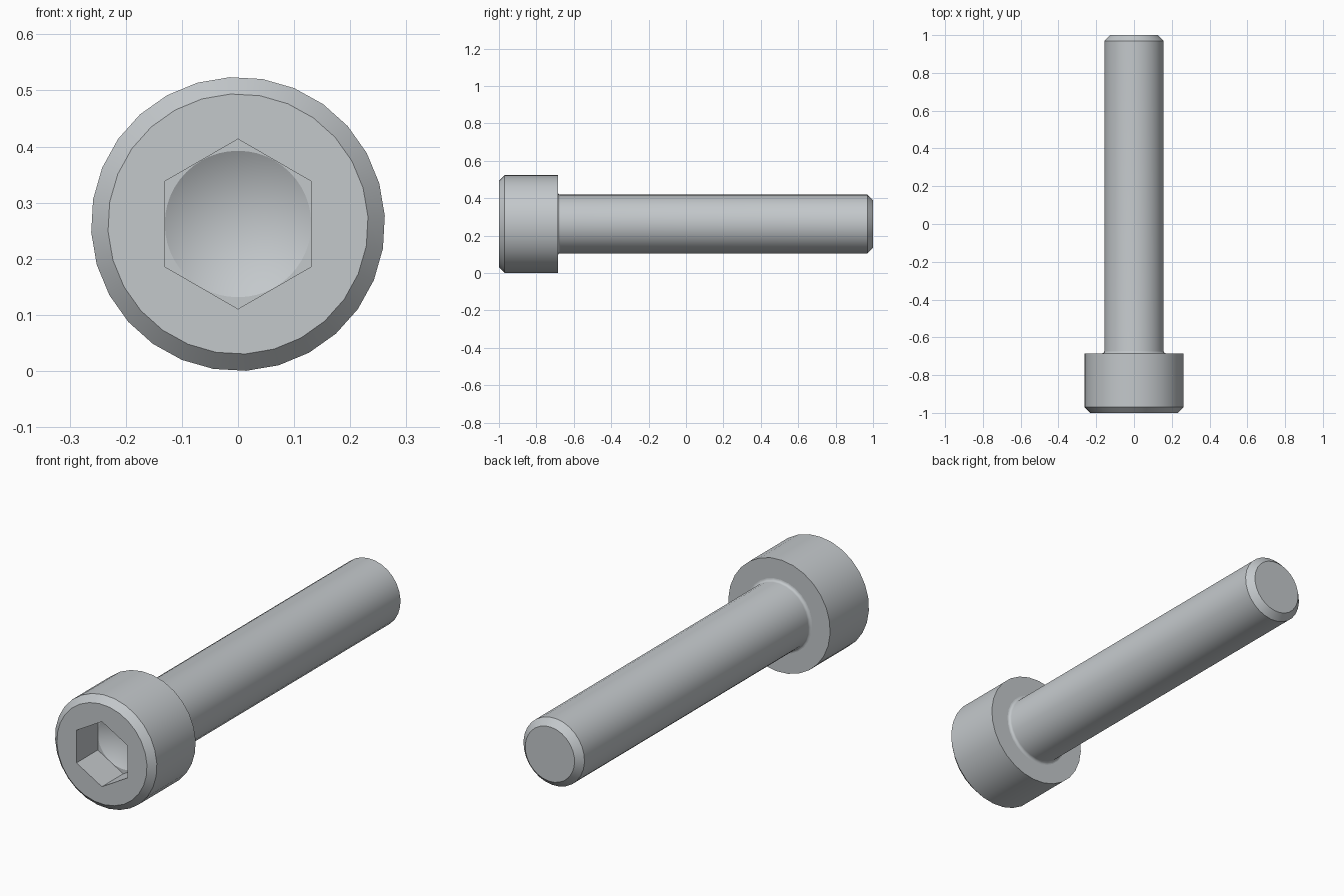
import bpy, bmesh, math

if "Cube" in bpy.data.objects:
    bpy.data.objects.remove(bpy.data.objects["Cube"])

CZ = 0.262            # axis height
HEAD_R, SHANK_R = 0.262, 0.157
HEAD_BACK = -0.685
CHAMFER = 0.03
SIDES = 28
HEX_R = 0.1513        # socket corner radius
FLOOR_Y = -0.843
CONE_R = 0.1305

steel = bpy.data.materials.new("brushed_steel")
steel.diffuse_color = (0.55, 0.58, 0.60, 1)
steel.use_nodes = True
steel.node_tree.nodes["Principled BSDF"].inputs["Base Color"].default_value = steel.diffuse_color


def ring(bm, r, y, n, turn=0.0):
    """Ring of n vertices around the long axis, first one near the top."""
    return [bm.verts.new((r * math.sin(a), y, CZ + r * math.cos(a)))
            for a in (2 * math.pi * i / n + turn for i in range(n))]


def bridge(bm, a, b):
    n = len(a)
    for i in range(n):
        j = (i + 1) % n
        bm.faces.new((a[i], a[j], b[j], b[i]))


def lathe(bm, profile, n=SIDES):
    turn = -math.pi / 2 / n
    rings = [ring(bm, r, y, n, turn) for r, y in profile]
    for a, b in zip(rings, rings[1:]):
        bridge(bm, a, b)
    return rings


def fill_between(bm, outer, inner):
    """Flat face between two loops of different side counts."""
    edges = []
    for loop in (outer, inner):
        for i, v in enumerate(loop):
            w = loop[(i + 1) % len(loop)]
            edges.append(bm.edges.get((v, w)) or bm.edges.new((v, w)))
    bmesh.ops.triangle_fill(bm, edges=edges, use_beauty=True, normal=(0, -1, 0))


def finish(bm, name):
    bmesh.ops.recalc_face_normals(bm, faces=bm.faces)
    mesh = bpy.data.meshes.new(name)
    bm.to_mesh(mesh)
    bm.free()
    mesh.materials.append(steel)
    ob = bpy.data.objects.new(name, mesh)
    bpy.context.collection.objects.link(ob)
    bpy.ops.object.select_all(action='DESELECT')
    ob.select_set(True)
    bpy.context.view_layer.objects.active = ob
    bpy.ops.object.shade_smooth_by_angle(angle=math.radians(25))


# Chamfered cylinder head with a hexagonal socket and a drilled cone bottom
bm = bmesh.new()
head = lathe(bm, [(HEAD_R - CHAMFER, -1), (HEAD_R, -1 + CHAMFER),
                  (HEAD_R, HEAD_BACK), (SHANK_R, HEAD_BACK)])
bm.faces.new(head[-1])
hex_front = ring(bm, HEX_R, -1, 6)
hex_floor = ring(bm, HEX_R, FLOOR_Y, 6)
bridge(bm, hex_front, hex_floor)
fill_between(bm, head[0], hex_front)
rim = ring(bm, CONE_R, FLOOR_Y, 48)
fill_between(bm, hex_floor, rim)
tip = bm.verts.new((0, FLOOR_Y + CONE_R * math.tan(math.radians(30)), CZ))
for i, v in enumerate(rim):
    bm.faces.new((v, rim[(i + 1) % len(rim)], tip))
finish(bm, "head")

# Shank with a small fillet under the head and a chamfered end
bm = bmesh.new()
f = 0.013
fillet = [(SHANK_R + f * (1 - math.sin(a)), HEAD_BACK + f * (1 - math.cos(a)))
          for a in (math.pi / 2 * i / 5 for i in range(6))]
shank = lathe(bm, fillet + [(SHANK_R, 1 - CHAMFER), (SHANK_R - CHAMFER, 1)])
bm.faces.new(shank[-1])
finish(bm, "shank")
